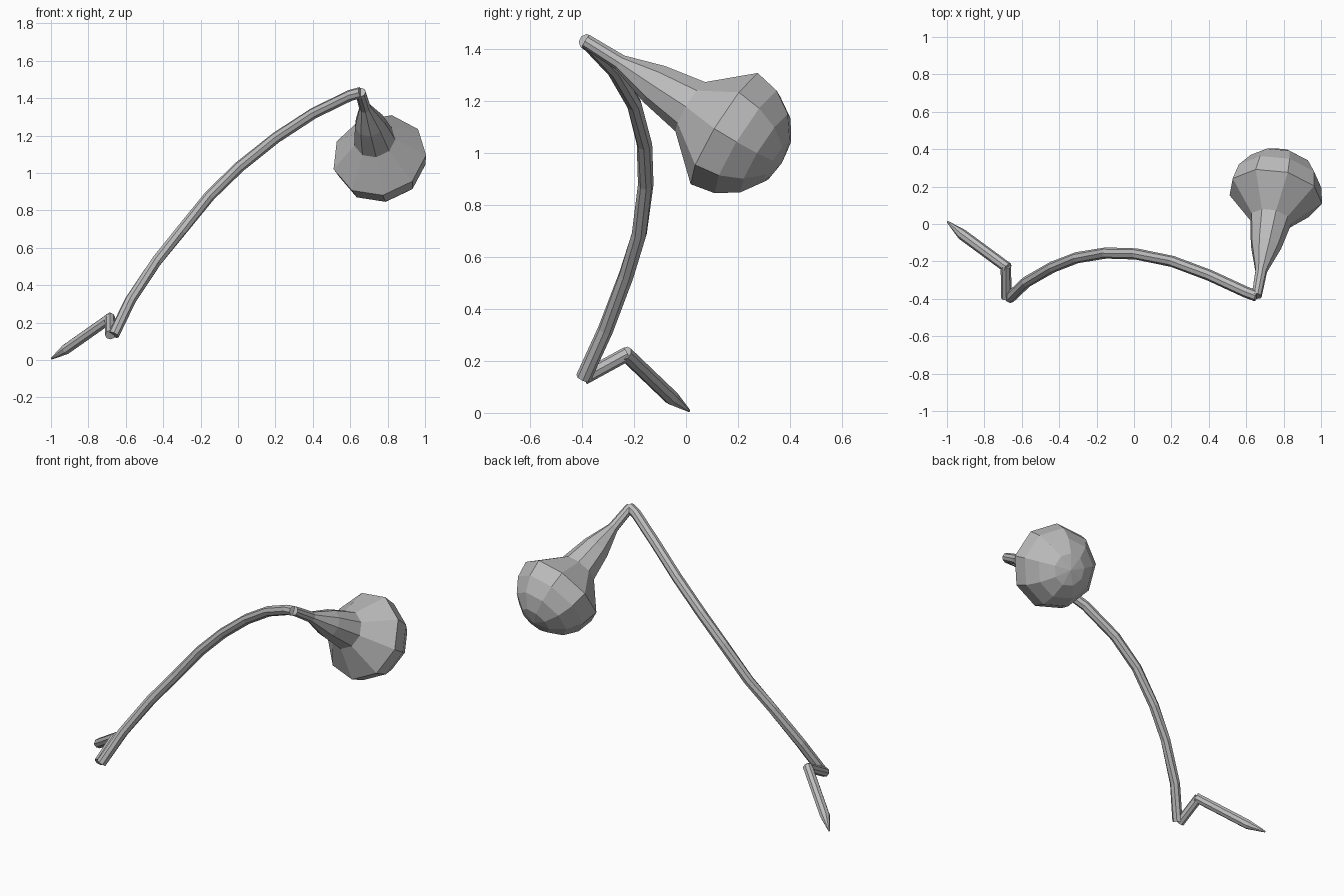
import bpy, bmesh
from math import sin, cos, pi, radians
from mathutils import Vector

cube = bpy.data.objects.get("Cube")
if cube:
    bpy.data.objects.remove(cube, do_unlink=True)

GREY = (0.5, 0.5, 0.5, 1.0)
mat = bpy.data.materials.new("plain grey")
mat.use_nodes = True
mat.diffuse_color = GREY
mat.node_tree.nodes["Principled BSDF"].inputs["Base Color"].default_value = GREY


def tube(name, path, radii, sides=8, phase=0.0, up=Vector((0, 0, 1))):
    """Skin rings of the given radii along a path, with flat ends."""
    pts = [Vector(p) for p in path]
    bm = bmesh.new()
    rings = []
    for i, (p, r) in enumerate(zip(pts, radii)):
        before = (p - pts[i - 1]).normalized() if i else Vector()
        after = (pts[i + 1] - p).normalized() if i < len(pts) - 1 else Vector()
        tangent = (before + after).normalized()
        side = tangent.cross(up).normalized()
        top = side.cross(tangent)
        ring = []
        for k in range(sides):
            a = phase + 2 * pi * k / sides
            ring.append(bm.verts.new(p + r * (top * cos(a) + side * sin(a))))
        rings.append(ring)
    for a, b in zip(rings, rings[1:]):
        for k in range(sides):
            n = (k + 1) % sides
            bm.faces.new((a[k], a[n], b[n], b[k]))
    bm.faces.new(rings[0])
    bm.faces.new(rings[-1])
    bmesh.ops.remove_doubles(bm, verts=bm.verts, dist=0.0005)
    bmesh.ops.recalc_face_normals(bm, faces=bm.faces)
    mesh = bpy.data.meshes.new(name)
    bm.to_mesh(mesh)
    bm.free()
    mesh.materials.append(mat)
    obj = bpy.data.objects.new(name, mesh)
    bpy.context.collection.objects.link(obj)
    return obj


# Long bowed stem
stem = [(-0.665, -0.395, 0.135), (-0.575, -0.31, 0.32), (-0.435, -0.23, 0.53),
        (-0.305, -0.18, 0.69), (-0.15, -0.155, 0.88), (0.01, -0.16, 1.035),
        (0.205, -0.2, 1.19), (0.405, -0.275, 1.32), (0.6, -0.365, 1.415),
        (0.655, -0.385, 1.43)]
tube("bowed_stem", stem, [0.03] * len(stem))

# Short crank and pointed foot
tube("crank", [(-0.683, -0.395, 0.135), (-0.685, -0.225, 0.228)], [0.028] * 2)
tube("pointed_foot", [(-0.675, -0.235, 0.23), (-0.92, -0.055, 0.058), (-0.997, 0.012, 0.008)],
     [0.029, 0.029, 0.005])

# Flared neck ending in a round bulb
start = Vector((0.655, -0.385, 1.432))
center = Vector((0.755, 0.155, 1.095))
axis = (center - start).normalized()
length = (center - start).length
ball = 0.255
profile = [(0, 0.028), (0.158, 0.032), (0.318, 0.083), (0.483, 0.113)]
for j in range(5):
    a = radians(90) * j / 4
    profile.append((length + ball * sin(a), ball * cos(a)))
tube("bulb", [start + axis * t for t, r in profile], [r for t, r in profile],
     sides=9, phase=radians(10))
